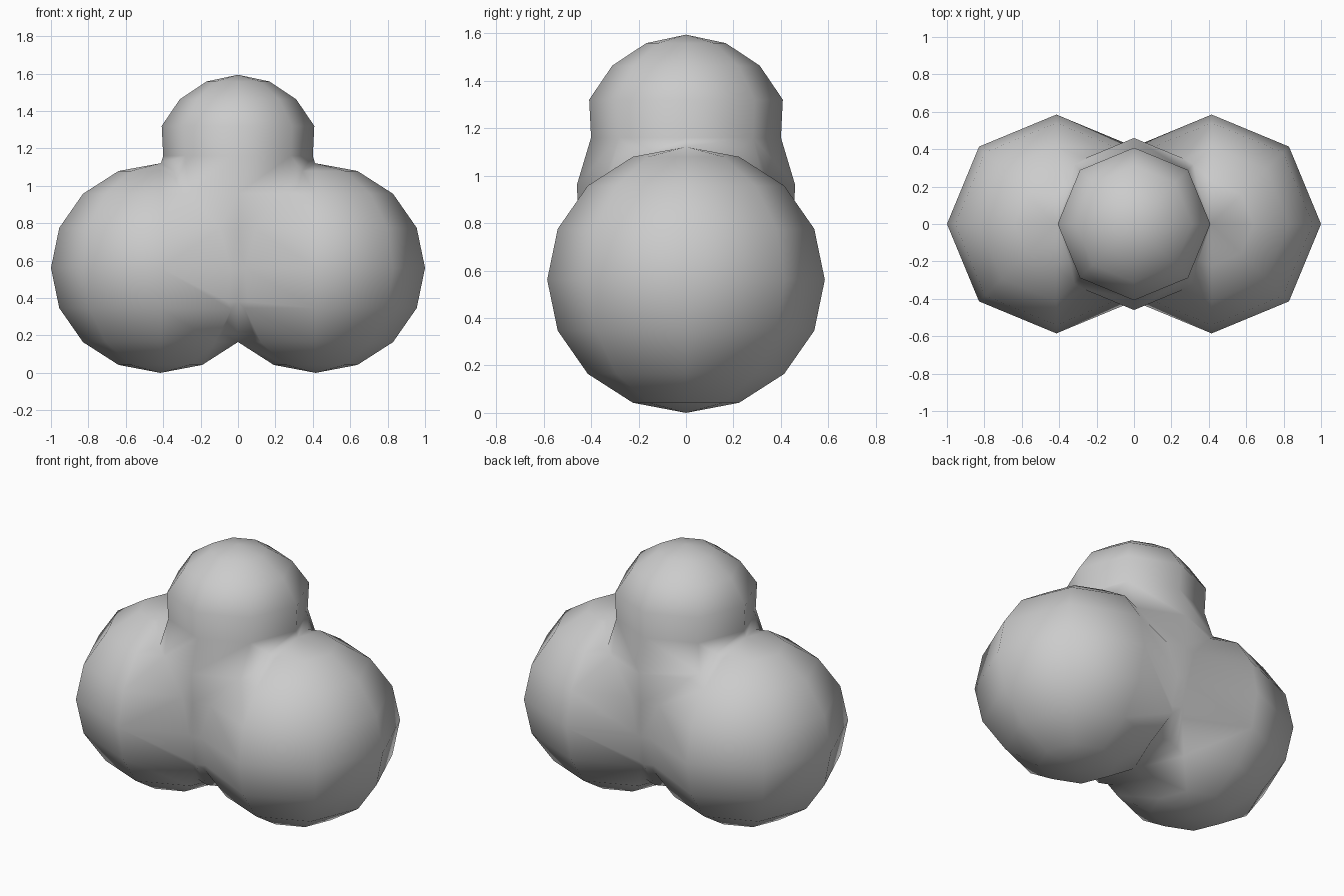
import bpy, bmesh
from math import sin, cos, pi
from mathutils import Matrix

if "Cube" in bpy.data.objects:
    bpy.data.objects.remove(bpy.data.objects["Cube"])

SIDES = 8


def make(name, bm):
    bmesh.ops.recalc_face_normals(bm, faces=bm.faces)
    me = bpy.data.meshes.new(name)
    bm.to_mesh(me)
    bm.free()
    ob = bpy.data.objects.new(name, me)
    bpy.context.collection.objects.link(ob)
    return ob


def lobe(name, x):
    bm = bmesh.new()
    bmesh.ops.create_uvsphere(bm, u_segments=SIDES, v_segments=8, radius=1)
    m = Matrix.Translation((x, 0, 0.561)) @ Matrix.Diagonal((0.585, 0.585, 0.561, 1))
    bmesh.ops.transform(bm, matrix=m, verts=bm.verts)
    return make(name, bm)


def lathe(name, profile):
    bm = bmesh.new()
    rings = [[bm.verts.new((r * cos(2 * pi * i / SIDES), r * sin(2 * pi * i / SIDES), z))
              for i in range(SIDES)] for r, z in profile[1:-1]]
    for a, b in zip(rings, rings[1:]):
        for i in range(SIDES):
            j = (i + 1) % SIDES
            bm.faces.new((a[i], a[j], b[j], b[i]))
    for ring, (_, z) in ((rings[0], profile[0]), (rings[-1], profile[-1])):
        tip = bm.verts.new((0, 0, z))
        for i in range(SIDES):
            bm.faces.new((ring[i], ring[(i + 1) % SIDES], tip))
    return make(name, bm)


# Upper ball with a flared neck that fills the valley between the lobes
body = lathe("three_lobed_body", [
    (0, 1.594), (0.168, 1.558), (0.311, 1.463), (0.408, 1.32), (0.4, 1.16),
    (0.46, 0.96), (0.45, 0.77), (0.445, 0.56), (0.42, 0.38), (0.31, 0.21), (0, 0.165)])

# Two large lower lobes, fused into one skin
bpy.context.view_layer.objects.active = body
for name, x in (("left_lobe", -0.415), ("right_lobe", 0.415)):
    part = lobe(name, x)
    mod = body.modifiers.new(name, 'BOOLEAN')
    mod.operation = 'UNION'
    mod.solver = 'EXACT'
    mod.object = part
    bpy.ops.object.modifier_apply(modifier=mod.name)
    bpy.data.objects.remove(part)

# Clean slivers along the seams and shade smooth
bm = bmesh.new()
bm.from_mesh(body.data)
bmesh.ops.remove_doubles(bm, verts=bm.verts, dist=0.015)
bmesh.ops.recalc_face_normals(bm, faces=bm.faces)
for f in bm.faces:
    f.smooth = True
bm.to_mesh(body.data)
bm.free()
